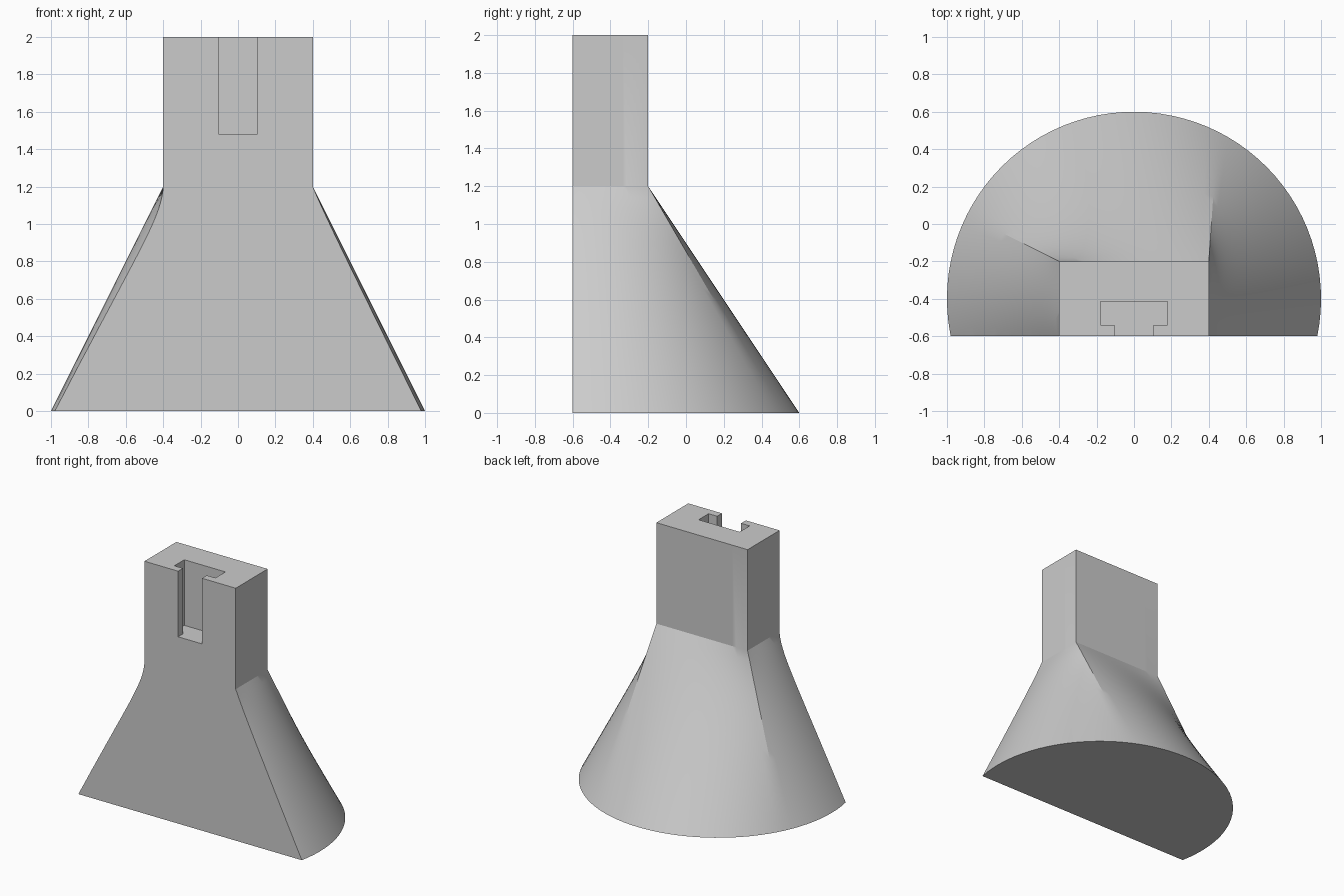
import bpy, bmesh, math
from mathutils import Vector

cube = bpy.data.objects.get("Cube")
if cube:
    bpy.data.objects.remove(cube, do_unlink=True)

CY, FRONT, WAIST, TOP = -0.4, -0.6, 1.2, 2.0
SEG, ROWS = 24, 20

grey = bpy.data.materials.new("light_grey")
grey.use_nodes = True
grey.diffuse_color = (0.6, 0.6, 0.6, 1)
grey.node_tree.nodes["Principled BSDF"].inputs["Base Color"].default_value = (0.6, 0.6, 0.6, 1)


def make_object(name, bm):
    bmesh.ops.recalc_face_normals(bm, faces=bm.faces)
    mesh = bpy.data.meshes.new(name)
    bm.to_mesh(mesh)
    bm.free()
    mesh.materials.append(grey)
    obj = bpy.data.objects.new(name, mesh)
    bpy.context.collection.objects.link(obj)
    return obj


def cap(bm, test, angle):
    """Close a flat opening, ordering its rim by angle."""
    bm.faces.new(sorted((v for v in bm.verts if test(v.co)), key=lambda v: angle(v.co)))


# Body: rectangle blended into a circle, each side taking a quarter turn
corners = [Vector(c) for c in ((0.4, -0.2), (0.4, 0.2), (-0.4, 0.2), (-0.4, -0.2))]
start = math.atan2(-0.2, 0.4)
bm = bmesh.new()
columns = []
for i in range(3 * SEG + 1):
    side = min(i // SEG, 2)
    inner = corners[side].lerp(corners[side + 1], i / SEG - side)
    a = start + i / SEG * math.pi / 2
    outer = Vector((math.cos(a), math.sin(a)))
    column = [bm.verts.new((inner.x, inner.y + CY, TOP))]
    for r in range(ROWS + 1):
        t = r / ROWS
        p = inner.lerp(outer, t)
        column.append(bm.verts.new((p.x, p.y + CY, WAIST * (1 - t))))
    columns.append(column)
for left, right in zip(columns, columns[1:]):
    for r in range(ROWS + 1):
        bm.faces.new((left[r], left[r + 1], right[r + 1], right[r]))

# Flat front cut, then close the bottom, top and front
bmesh.ops.bisect_plane(bm, geom=bm.verts[:] + bm.edges[:] + bm.faces[:], dist=1e-5,
                       plane_co=(0, FRONT, 0), plane_no=(0, -1, 0), clear_outer=True)
bmesh.ops.remove_doubles(bm, verts=bm.verts, dist=1e-5)
bmesh.ops.delete(bm, geom=[v for v in bm.verts if not v.link_faces], context='VERTS')
cap(bm, lambda c: c.z < 1e-4, lambda c: math.atan2(c.y - CY, c.x))
cap(bm, lambda c: c.z > TOP - 1e-4, lambda c: math.atan2(c.y - CY, c.x))
cap(bm, lambda c: c.y < FRONT + 1e-4, lambda c: math.atan2(c.z - WAIST, c.x))
body = make_object("flared_body", bm)

# T-shaped slot in the upper front
half = [(0.105, -0.7), (0.105, -0.54), (0.18, -0.54), (0.18, -0.415)]
outline = half + [(-x, y) for x, y in reversed(half)]
bm = bmesh.new()
face = bm.faces.new([bm.verts.new((x, y, 1.48)) for x, y in outline])
raised = bmesh.ops.extrude_face_region(bm, geom=[face])["geom"]
bmesh.ops.translate(bm, vec=(0, 0, 0.7),
                    verts=[g for g in raised if isinstance(g, bmesh.types.BMVert)])
cutter = make_object("slot_cutter", bm)
cutter.hide_render = True

cut = body.modifiers.new("slot", 'BOOLEAN')
cut.operation = 'DIFFERENCE'
cut.solver = 'EXACT'
cut.object = cutter
bpy.context.view_layer.objects.active = body
body.select_set(True)
bpy.ops.object.modifier_apply(modifier=cut.name)
bpy.data.objects.remove(cutter, do_unlink=True)

# Smooth flare with sharp corners
bpy.ops.object.select_all(action='DESELECT')
body.select_set(True)
bpy.ops.object.shade_smooth_by_angle(angle=math.radians(20))
